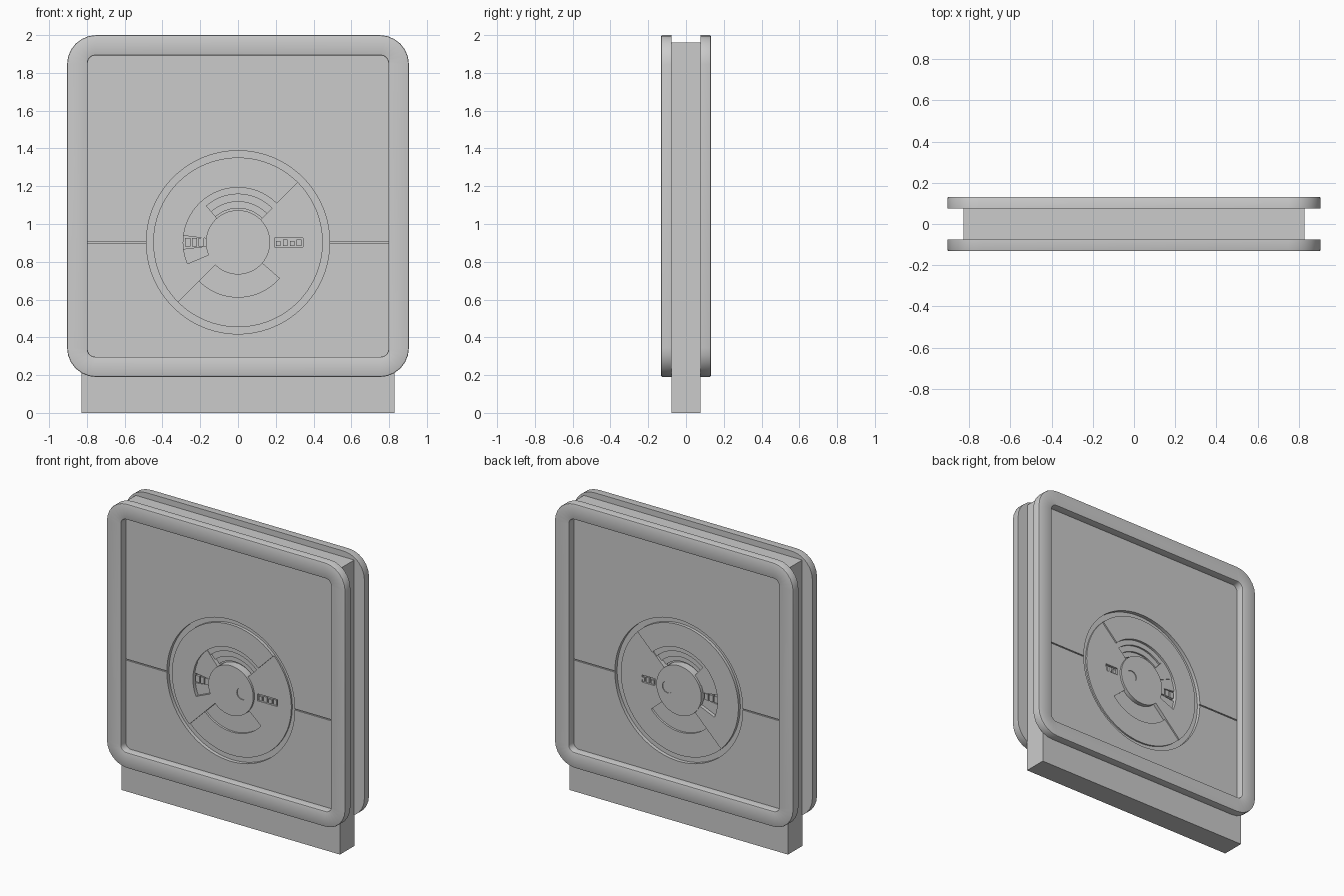
import bpy, bmesh, math
from mathutils import Matrix, Vector

cube = bpy.data.objects.get("Cube")
if cube:
    bpy.data.objects.remove(cube, do_unlink=True)

GREY = (0.6, 0.6, 0.6, 1)
mat = bpy.data.materials.new("plain grey")
mat.use_nodes = True
mat.diffuse_color = GREY
mat.node_tree.nodes["Principled BSDF"].inputs["Base Color"].default_value = GREY

FACE = 0.078      # half thickness of the slab
DIAL_Z = 0.903    # height of the dial centre


def finish(name, bm):
    bmesh.ops.recalc_face_normals(bm, faces=bm.faces)
    mesh = bpy.data.meshes.new(name)
    bm.to_mesh(mesh)
    bm.free()
    mesh.materials.append(mat)
    obj = bpy.data.objects.new(name, mesh)
    bpy.context.collection.objects.link(obj)
    return obj


def add_box(bm, x0, x1, y0, y1, z0, z1):
    size = Matrix.Diagonal((x1 - x0, y1 - y0, z1 - z0, 1))
    mid = Matrix.Translation(((x0 + x1) / 2, (y0 + y1) / 2, (z0 + z1) / 2))
    bmesh.ops.create_cube(bm, size=1, matrix=mid @ size)


def box(name, *spans):
    bm = bmesh.new()
    add_box(bm, *spans)
    return finish(name, bm)


def cylinder(name, radius, x, y0, y1, segments):
    bm = bmesh.new()
    place = Matrix.Translation((x, (y0 + y1) / 2, DIAL_Z)) @ Matrix.Rotation(math.pi / 2, 4, 'X')
    bmesh.ops.create_cone(bm, cap_ends=True, segments=segments, radius1=radius,
                          radius2=radius, depth=y1 - y0, matrix=place)
    return finish(name, bm)


def cut(obj, cutter):
    mod = obj.modifiers.new("cut", 'BOOLEAN')
    mod.operation = 'DIFFERENCE'
    mod.solver = 'EXACT'
    mod.object = cutter
    graph = bpy.context.evaluated_depsgraph_get()
    mesh = bpy.data.meshes.new_from_object(obj.evaluated_get(graph))
    obj.modifiers.clear()
    obj.data = mesh
    bpy.data.objects.remove(cutter, do_unlink=True)


def both_sides(obj):
    mod = obj.modifiers.new("mirror", 'MIRROR')
    mod.use_axis = (False, True, False)
    mod.use_mirror_merge = False
    smooth(obj)
    return obj


def smooth(obj):
    bpy.ops.object.select_all(action='DESELECT')
    obj.select_set(True)
    bpy.context.view_layer.objects.active = obj
    bpy.ops.object.shade_smooth_by_angle(angle=math.radians(30))


def sector(name, r0, r1, start, end, depth):
    """Ring segment whose front lies the given depth below the slab face."""
    bm = bmesh.new()
    steps = max(2, round((end - start) / 4))
    rows = []
    for i in range(steps + 1):
        a = math.radians(start + (end - start) * i / steps)
        rows.append([bm.verts.new((r * math.cos(a), y, DIAL_Z + r * math.sin(a)))
                     for r, y in ((r0, depth - FACE), (r1, depth - FACE), (r1, 0), (r0, 0))])
    for a, b in zip(rows, rows[1:]):
        for k in range(4):
            n = (k + 1) % 4
            bm.faces.new((a[k], a[n], b[n], b[k]))
    if end - start < 360:
        bm.faces.new(rows[0])
        bm.faces.new(rows[-1])
    else:
        bmesh.ops.remove_doubles(bm, verts=bm.verts, dist=1e-5)
    return finish(name, bm)


def rounded_loop(bm, half_w, z0, z1, radius, y, steps=6):
    mid, half_h = (z0 + z1) / 2, (z1 - z0) / 2
    verts = []
    for corner, (sx, sz) in enumerate(((1, 1), (-1, 1), (-1, -1), (1, -1))):
        for i in range(steps + 1):
            a = math.pi / 2 * (corner + i / steps)
            verts.append(bm.verts.new((sx * (half_w - radius) + radius * math.cos(a), y,
                                       mid + sz * (half_h - radius) + radius * math.sin(a))))
    return verts


# Rounded rims on both faces
bm = bmesh.new()
outer, inner = (0.905, 0.19, 2.0, 0.155), (0.796, 0.297, 1.892, 0.04)
loops = [rounded_loop(bm, *shape, y) for shape, y in
         ((outer, -0.132), (inner, -0.132), (inner, -0.076), (outer, -0.076))]
for a, b in zip(loops, loops[1:] + loops[:1]):
    for i in range(len(a)):
        j = (i + 1) % len(a)
        bm.faces.new((a[i], a[j], b[j], b[i]))
bmesh.ops.recalc_face_normals(bm, faces=bm.faces)
sharp = [e for e in bm.edges if e.calc_face_angle() > 1 and e.verts[0].co.y < -0.1]
bmesh.ops.bevel(bm, geom=sharp, offset=0.007, segments=2, profile=0.5, affect='EDGES')
both_sides(finish("rim", bm))

# Slab with a round opening and a fine seam on each face
slab = box("slab", -0.828, 0.828, -FACE, FACE, 0, 1.96)
cut(slab, cylinder("dial_cutter", 0.485, 0, -0.2, 0.2, 96))
bm = bmesh.new()
for side in (-1, 1):
    add_box(bm, -0.81, 0.81, side * FACE - 0.008, side * FACE + 0.008,
            DIAL_Z - 0.004, DIAL_Z + 0.004)
cut(slab, finish("seam_cutter", bm))
smooth(slab)

# Dial rings and stepped recesses
both_sides(sector("dial_groove", 0.44, 0.487, 0, 360, 0.025))
both_sides(sector("dial_floor", 0.16, 0.30, 0, 360, 0.055))
both_sides(sector("upper_ring", 0.29, 0.449, 45, 225, 0.004))
both_sides(sector("upper_ring_tab", 0.165, 0.292, 203, 225, 0.004))
both_sides(sector("lower_ring", 0.29, 0.449, 225, 405, 0.014))
lower_tab = sector("lower_ring_tab", 0.165, 0.292, 319, 405, 0.014)
both_sides(sector("lower_window", 0.165, 0.292, 225, 319, 0.028))
for i, (r0, r1) in enumerate(((0.18, 0.215), (0.215, 0.255), (0.255, 0.292))):
    both_sides(sector(f"arc_step_{i + 1}", r0, r1, 45, 131, 0.044 - 0.012 * i))
for i, (start, end) in enumerate(((131, 156), (156, 173), (187, 203))):
    both_sides(sector(f"side_step_{i + 1}", 0.165, 0.292, start, end, 0.016 + 0.006 * i))

# Slot on the right of the dial, with small blocks
slot = (0.192, 0.345, -0.2, -FACE + 0.03, DIAL_Z - 0.024, DIAL_Z + 0.024)
cut(lower_tab, box("slot_cutter", *slot))
both_sides(lower_tab)
cut(bpy.data.objects["lower_ring"], box("slot_cutter", *slot))
for i in range(4):
    x = 0.2 + 0.037 * i
    both_sides(box(f"slot_block_{i + 1}", x, x + 0.024, 0.018 - FACE, 0,
                   DIAL_Z - 0.02, DIAL_Z + 0.008 + 0.008 * (i % 2)))

# Blocks in the gap on the left of the dial
for i in range(3):
    x = -0.28 + 0.036 * i
    both_sides(box(f"gap_block_{i + 1}", x, x + 0.028, 0.02 - FACE, 0,
                   DIAL_Z - 0.022, DIAL_Z + 0.022))

# Hub with an off-centre pin hole
hub = cylinder("hub", 0.17, 0, -FACE, 0, 64)
cut(hub, cylinder("pin_cutter", 0.04, 0.085, -0.2, 0.006 - FACE, 32))
both_sides(hub)
